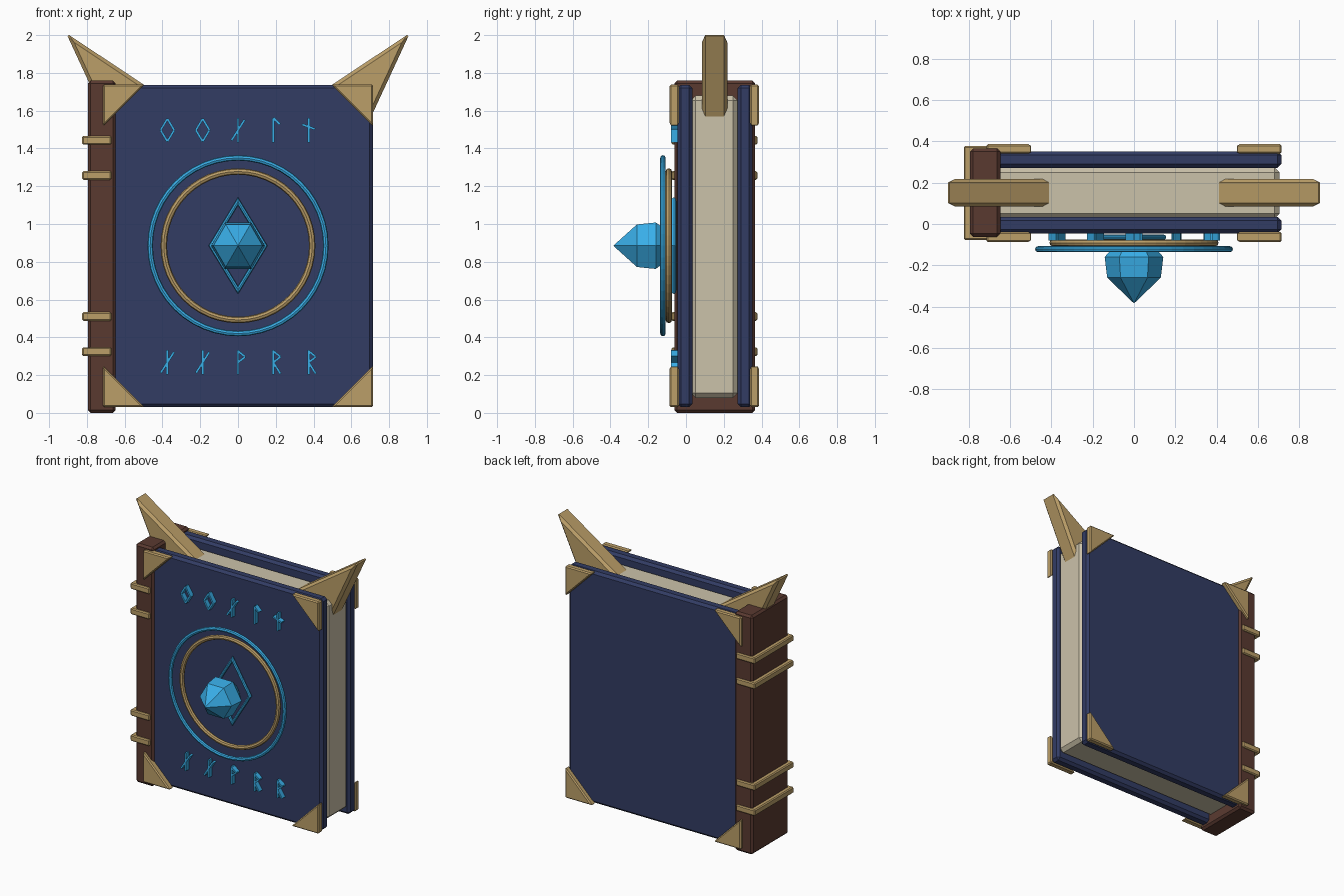
import bpy, bmesh, math
from mathutils import Vector

if "Cube" in bpy.data.objects:
    bpy.data.objects.remove(bpy.data.objects["Cube"])


def material(name, rgb):
    m = bpy.data.materials.new(name)
    m.diffuse_color = (*rgb, 1)
    m.use_nodes = True
    m.node_tree.nodes["Principled BSDF"].inputs["Base Color"].default_value = m.diffuse_color
    return m


NAVY = material("navy_leather", (0.032, 0.045, 0.127))
BROWN = material("brown_leather", (0.102, 0.042, 0.030))
GOLD = material("brass", (0.50, 0.345, 0.140))
PAPER = material("paper", (0.60, 0.54, 0.40))
BLUE = material("blue_crystal", (0.04, 0.42, 0.80))


def finish(name, bm, mat):
    bmesh.ops.recalc_face_normals(bm, faces=bm.faces)
    me = bpy.data.meshes.new(name)
    bm.to_mesh(me)
    bm.free()
    me.materials.append(mat)
    ob = bpy.data.objects.new(name, me)
    bpy.context.collection.objects.link(ob)
    return ob


def add_prism(bm, pts, y0, y1):
    """Extrude an (x, z) outline from y0 to y1."""
    face = bm.faces.new([bm.verts.new((x, y0, z)) for x, z in pts])
    ext = bmesh.ops.extrude_face_region(bm, geom=[face], use_keep_orig=True)
    moved = [v for v in ext["geom"] if isinstance(v, bmesh.types.BMVert)]
    bmesh.ops.translate(bm, verts=moved, vec=(0, y1 - y0, 0))


def prism(name, pts, y0, y1, mat, bevel=0.0):
    bm = bmesh.new()
    add_prism(bm, pts, y0, y1)
    bmesh.ops.recalc_face_normals(bm, faces=bm.faces)
    if bevel:
        bmesh.ops.bevel(bm, geom=bm.edges[:], offset=bevel, segments=1,
                        affect='EDGES', clamp_overlap=True)
    return finish(name, bm, mat)


def box(name, x0, x1, y0, y1, z0, z1, mat, bevel):
    return prism(name, [(x0, z0), (x1, z0), (x1, z1), (x0, z1)], y0, y1, mat, bevel)


def ring(name, rx, rz, tube, y, zc, n, sides, mat):
    """Closed tube around the y axis; n = 4 gives a rhombus."""
    bm = bmesh.new()
    loops = []
    for i in range(n):
        a = 2 * math.pi * i / n
        loop = []
        for j in range(sides):
            b = 2 * math.pi * j / sides
            d = tube * math.cos(b)
            loop.append(bm.verts.new(((rx + d) * math.cos(a), y + tube * math.sin(b),
                                      zc + (rz + d * rz / rx) * math.sin(a))))
        loops.append(loop)
    for i in range(n):
        p, q = loops[i], loops[(i + 1) % n]
        for j in range(sides):
            k = (j + 1) % sides
            bm.faces.new((p[j], p[k], q[k], q[j]))
    return finish(name, bm, mat)


# Book body: covers, page block, spine
box("front_cover", -0.71, 0.714, -0.045, 0.034, 0.03, 1.737, NAVY, 0.018)
box("back_cover", -0.71, 0.714, 0.272, 0.352, 0.03, 1.737, NAVY, 0.018)
box("pages", -0.70, 0.706, 0.026, 0.274, 0.08, 1.68, PAPER, 0.025)
box("spine", -0.795, -0.648, -0.062, 0.366, 0.0, 1.76, BROWN, 0.015)

# Raised spine bands
for i, z in enumerate((0.324, 0.51, 1.257, 1.443)):
    box(f"spine_band_{i + 1}", -0.825, -0.67, -0.077, 0.378, z - 0.023, z + 0.023, GOLD, 0.007)

# Triangular corner plates on both covers
for face, y0, y1 in (("front", -0.087, -0.038), ("back", 0.34, 0.387)):
    for side, s in (("left", -1), ("right", 1)):
        for level, z, d in (("bottom", 0.03, 0.222), ("top", 1.738, -0.222)):
            prism(f"{face}_{level}_{side}_corner",
                  [(s * 0.716, z), (s * 0.494, z), (s * 0.716, z + d)], y0, y1, GOLD, 0.008)

# Pointed horns at the top corners
for side, s in (("left", -1), ("right", 1)):
    prism(f"{side}_horn", [(s * 0.91, 2.011), (s * 0.39, 1.665), (s * 0.685, 1.525)],
          0.084, 0.219, GOLD, 0.018)

# Cover emblem: two rings and a rhombus frame
ZC = 0.885
ring("outer_ring", 0.465, 0.465, 0.0145, -0.122, ZC, 48, 8, BLUE)
ring("inner_ring", 0.393, 0.393, 0.017, -0.091, ZC, 48, 8, GOLD)
ring("diamond_frame", 0.143, 0.235, 0.013, -0.064, ZC, 4, 8, BLUE)

# Hexagonal faceted gem
bm = bmesh.new()
rows = []
for r, y in ((0.05, -0.055), (0.142, -0.16), (0.130, -0.26)):
    rows.append([bm.verts.new((r * math.cos(k * math.pi / 3), y,
                               ZC + r * math.sin(k * math.pi / 3))) for k in range(6)])
tip = bm.verts.new((0, -0.385, ZC))
bm.faces.new(rows[0])
for k in range(6):
    n = (k + 1) % 6
    for a, b in zip(rows, rows[1:]):
        bm.faces.new((a[k], a[n], b[n], b[k]))
    bm.faces.new((rows[2][k], rows[2][n], tip))
finish("gem", bm, BLUE)

# Small ornamental marks made of straight strokes (x0, z0, x1, z1)
STAVE = (0, -0.065, 0, 0.065)
DIAMOND = [(0, 0.06, 0.036, 0), (0.036, 0, 0, -0.06), (0, -0.06, -0.036, 0), (-0.036, 0, 0, 0.06)]
CROSSED = [STAVE, (-0.035, -0.055, 0.035, 0.055)]
HOOKED = [STAVE, (0, 0.065, 0.035, 0.03)]
BARRED = [STAVE, (-0.035, 0.03, 0.035, 0.005)]
FORKED = [STAVE, (0, 0.06, 0.038, 0.03), (0.038, 0.03, 0, 0.0)]
BRANCHED = FORKED + [(0, 0.0, 0.038, -0.06)]


def mark(name, strokes, cx, cz):
    bm = bmesh.new()
    for x0, z0, x1, z1 in strokes:
        a, b = Vector((cx + x0, cz + z0)), Vector((cx + x1, cz + z1))
        d = (b - a).normalized()
        n = Vector((-d.y, d.x)) * 0.006
        add_prism(bm, [a - n, b - n, b + n, a + n], -0.08, -0.04)
    finish(name, bm, BLUE)


ROWS = (("upper", 1.497, (DIAMOND, DIAMOND, CROSSED, HOOKED, BARRED)),
        ("lower", 0.267, (CROSSED, CROSSED, FORKED, BRANCHED, BRANCHED)))
for row, z, marks in ROWS:
    for i, strokes in enumerate(marks):
        mark(f"{row}_mark_{i + 1}", strokes, (i - 2) * 0.187, z)
